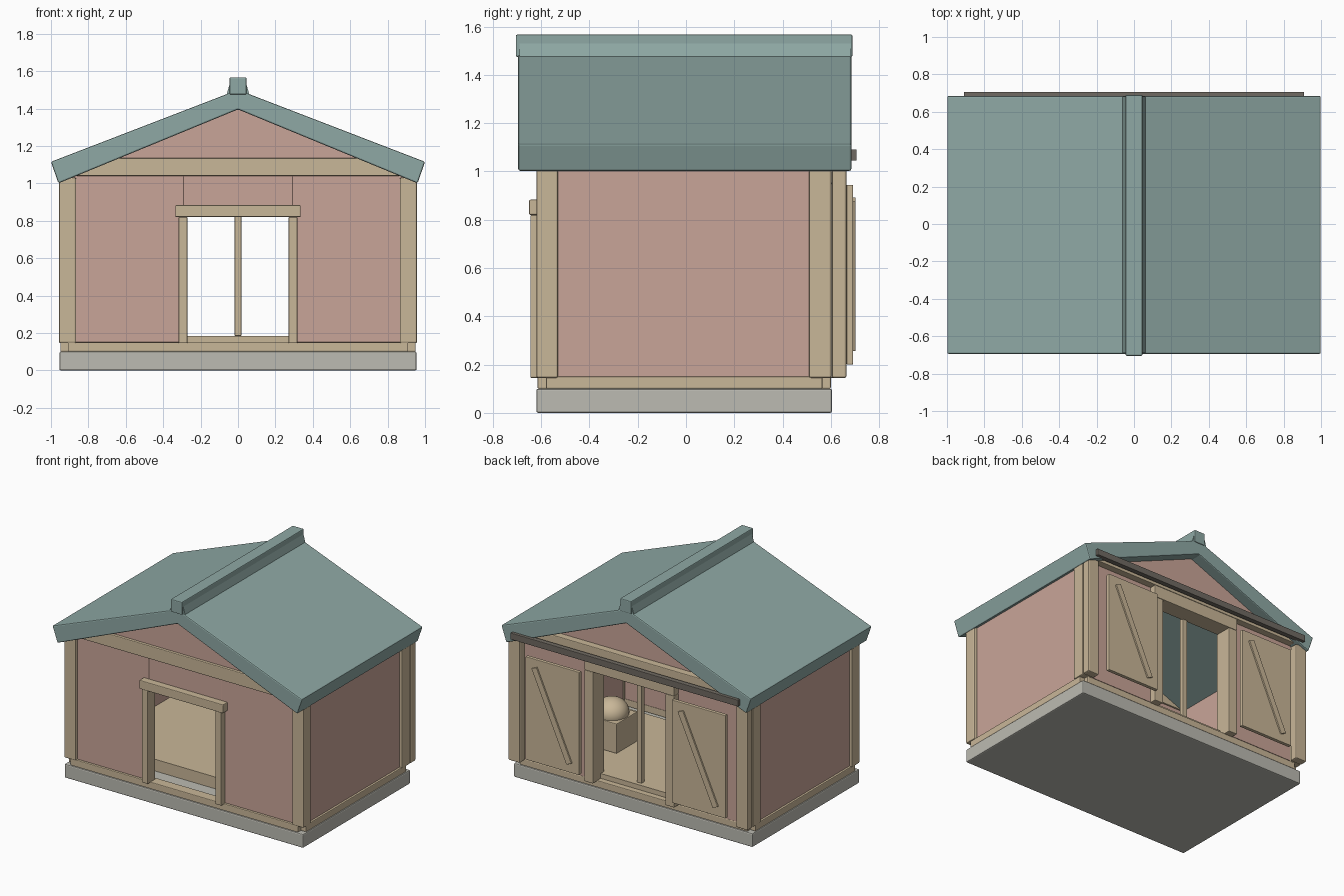
import bpy, bmesh, math
from mathutils import Vector

cube = bpy.data.objects.get("Cube")
if cube:
    bpy.data.objects.remove(cube, do_unlink=True)


def material(name, r, g, b):
    lin = [((c / 255 + 0.055) / 1.055) ** 2.4 for c in (r, g, b)] + [1.0]
    m = bpy.data.materials.new(name)
    m.use_nodes = True
    m.diffuse_color = lin
    m.node_tree.nodes["Principled BSDF"].inputs["Base Color"].default_value = lin
    return m


TEAL = material("roof teal", 143, 169, 165)
PINK = material("wall pink", 201, 165, 152)
TAN = material("timber tan", 201, 183, 152)
GREY = material("slab grey", 188, 187, 178)
DARK = material("rail dark", 112, 106, 98)


def finish(name, bm, mat, bevel):
    bmesh.ops.recalc_face_normals(bm, faces=bm.faces[:])
    mesh = bpy.data.meshes.new(name)
    bm.to_mesh(mesh)
    bm.free()
    mesh.materials.append(mat)
    ob = bpy.data.objects.new(name, mesh)
    bpy.context.collection.objects.link(ob)
    if bevel:
        mod = ob.modifiers.new("Bevel", "BEVEL")
        mod.width = bevel
        mod.segments = 2
    return ob


def box(name, x, y, z, mat, bevel=0.005):
    """Box from (min, max) ranges on each axis."""
    bm = bmesh.new()
    bmesh.ops.create_cube(bm, size=1)
    for v in bm.verts:
        v.co = Vector([(r[0] + r[1]) / 2 + c * (r[1] - r[0])
                       for r, c in zip((x, y, z), v.co)])
    return finish(name, bm, mat, bevel)


def pair(name, x, y, z, mat, bevel=0.005):
    """The same box on the left (+x) and the right (-x)."""
    box("left_" + name, x, y, z, mat, bevel)
    box("right_" + name, (-x[1], -x[0]), y, z, mat, bevel)


def prism(name, profile, y, mat, bevel=0):
    """Extrude an x-z profile along y."""
    bm = bmesh.new()
    face = bm.faces.new([bm.verts.new((px, y[0], pz)) for px, pz in profile])
    out = bmesh.ops.extrude_face_region(bm, geom=[face])
    for v in out["geom"]:
        if isinstance(v, bmesh.types.BMVert):
            v.co.y = y[1]
    return finish(name, bm, mat, bevel)


# Foundation, sills and raised floor
box("foundation_slab", (-.955, .955), (-.62, .605), (0, .1), GREY, .008)
box("front_sill", (-.91, .91), (-.615, -.54), (.1, .15), TAN)
box("back_sill", (-.91, .91), (.5, .6), (.1, .15), TAN)
pair("side_sill", (.87, .95), (-.58, .565), (.1, .15), TAN)
box("raised_floor", (-.88, .88), (-.37, .56), (.1, .185), TAN, 0)

# Walls
pair("side_wall", (.875, .935), (-.6, .59), (.15, 1.04), PINK, 0)
pair("front_wall", (.292, .9), (-.6, -.54), (.15, 1.04), PINK, .002)
box("front_wall_over_door", (-.291, .291), (-.6, -.54), (.84, 1.04), PINK, .002)
pair("back_wall", (.33, .9), (.54, .6), (.15, 1.04), PINK, 0)
for side, y in (("front", (-.6, -.54)), ("back", (.54, .6))):
    prism(side + "_gable", [(-.87, 1.04), (.87, 1.04), (0, 1.41)], y, PINK)

# Corner posts and gable beams
pair("front_corner_post", (.865, .957), (-.62, -.53), (.145, 1.03), TAN, .008)
pair("rear_corner_post", (.865, .957), (.51, .603), (.145, 1.03), TAN, .008)
pair("back_trim_post", (.865, .957), (.605, .665), (.145, 1.03), TAN, .008)
box("front_beam", (-.865, .865), (-.62, -.53), (1.04, 1.135), TAN)
box("back_beam", (-.865, .865), (.53, .65), (1.04, 1.135), TAN)

# Front doorway trim
pair("front_door_jamb", (.27, .318), (-.645, -.56), (.145, .82), TAN)
box("front_door_header", (-.335, .335), (-.65, -.56), (.82, .883), TAN)

# Back opening frame with a slim centre pole
pair("back_opening_post", (.29, .36), (.52, .65), (.145, .95), TAN)
box("back_opening_header", (-.36, .36), (.52, .65), (.95, 1.04), TAN)
box("centre_pole", (-.018, .018), (.5, .535), (.185, .96), TAN, .003)

# Sliding back doors, each with a diagonal brace, on a rail
pair("sliding_door", (.37, .80), (.665, .692), (.2, .945), TAN, .004)
for side, cx in (("left", .585), ("right", -.585)):
    brace = box(side + "_door_brace", (-.022, .022), (-.008, .008), (-.34, .34), TAN, .002)
    brace.location = (cx, .695, .575)
    brace.rotation_euler.y = math.atan2(.28, .62)
box("door_rail", (-.91, .91), (.67, .707), (1.045, 1.092), DARK, .003)

# Roof shell and ridge cap
right_half = [(.96, 1.0), (1.0, 1.115)]
profile = ([(0, 1.395)] + right_half + [(0, 1.5)]
           + [(-x, z) for x, z in reversed(right_half)])
prism("roof", profile, (-.695, .685), TEAL, .008)
prism("ridge_skirt", [(-.065, 1.46), (.065, 1.46), (.045, 1.53), (-.045, 1.53)],
      (-.69, .683), TEAL)
box("ridge_cap", (-.045, .045), (-.705, .69), (1.475, 1.567), TEAL, .006)

# Stand inside the house with a rounded top
box("stand", (.38, .62), (.015, .25), (.185, .4), TAN)
bpy.ops.mesh.primitive_uv_sphere_add(segments=32, ring_count=16, radius=1,
                                     location=(.5, .133, .415))
dome = bpy.context.object
dome.name = "stand_dome"
dome.scale = (.115, .115, .1)
dome.data.materials.append(TAN)
bpy.ops.object.shade_smooth_by_angle()
